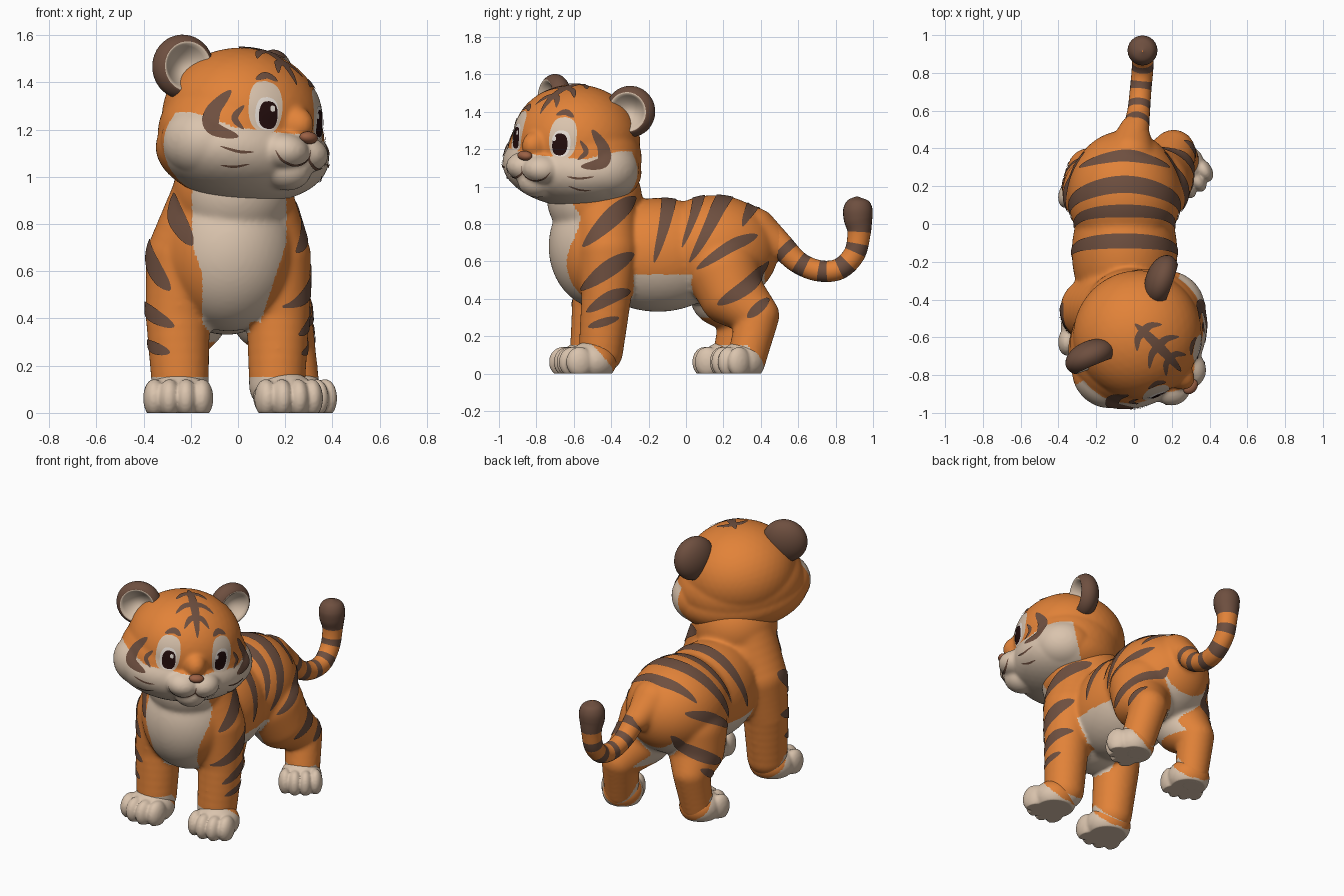
import bpy, bmesh, math
from mathutils import Vector, Matrix
from mathutils.bvhtree import BVHTree

if "Cube" in bpy.data.objects:
    bpy.data.objects.remove(bpy.data.objects["Cube"])

def material(name, rgb):
    m = bpy.data.materials.new(name)
    m.diffuse_color = (*rgb, 1)
    m.use_nodes = True
    m.node_tree.nodes["Principled BSDF"].inputs["Base Color"].default_value = m.diffuse_color
    return m

ORANGE = material("orange fur", (0.76, 0.225, 0.04))
CREAM = material("cream fur", (0.70, 0.55, 0.42))
BROWN = material("brown stripe", (0.155, 0.078, 0.05))
DARK = material("dark eye", (0.017, 0.004, 0.004))
WHITE = material("eye white", (0.85, 0.78, 0.72))
NOSE = material("nose", (0.33, 0.12, 0.06))

# ---------- helpers ----------
def finish(bm, name, *mats):
    me = bpy.data.meshes.new(name)
    bm.to_mesh(me)
    bm.free()
    for m in mats:
        me.materials.append(m)
    me.shade_smooth()
    ob = bpy.data.objects.new(name, me)
    bpy.context.collection.objects.link(ob)
    return ob

def blobs_to_object(name, blobs, voxel, smooth, *mats):
    """Fuse overlapping ellipsoids (centre, radii) into one smooth skin."""
    bm = bmesh.new()
    for c, r in blobs:
        bmesh.ops.create_icosphere(bm, subdivisions=4, radius=1,
                                   matrix=Matrix.Translation(c) @ Matrix.Diagonal((*r, 1)))
    ob = finish(bm, name)
    mod = ob.modifiers.new("fuse", 'REMESH')
    mod.mode, mod.voxel_size = 'VOXEL', voxel
    mod = ob.modifiers.new("soften", 'SMOOTH')
    mod.factor, mod.iterations = 0.5, smooth
    dg = bpy.context.evaluated_depsgraph_get()
    me = bpy.data.meshes.new_from_object(ob.evaluated_get(dg))
    ob.modifiers.clear()
    ob.data = me
    me.name = name
    me.materials.clear()
    for m in mats:
        me.materials.append(m)
    me.shade_smooth()
    return ob

def limb(*pts):
    """Chain of spheres through (x, y, z, radius) points."""
    out = []
    for a, b in zip(pts, pts[1:]):
        for i in range(7):
            p = [u + (v - u) * i / 6 for u, v in zip(a, b)]
            out.append((p[:3], (p[3],) * 3))
    return out

def paint(ob, rule):
    for p in ob.data.polygons:
        p.material_index = rule(p.center, p.normal)

def flatten(ob):
    for v in ob.data.vertices:
        v.co.z = max(v.co.z, 0)

def tree(ob):
    me = ob.data
    return BVHTree.FromPolygons([v.co for v in me.vertices], [p.vertices[:] for p in me.polygons])

def spline(pts, n):
    """Catmull-Rom samples through tuples of any size."""
    P = [pts[0], *pts, pts[-1]]
    out = []
    for i in range(n + 1):
        u = i / n * (len(pts) - 1)
        k = min(int(u), len(pts) - 2)
        t = u - k
        out.append(tuple(0.5 * (2 * b + (c - a) * t + (2 * a - 5 * b + 4 * c - d) * t * t
                                + (3 * b - a - 3 * c + d) * t ** 3)
                         for a, b, c, d in zip(*P[k:k + 4])))
    return out

SHAPES = {"taper": lambda t: max(0.03, math.sin(math.pi * t)) ** 0.65,
          "round": lambda t: math.sqrt(max(0.001, 1 - (2 * t - 1) ** 2))}

def ribbon(bm, bvh, cast, pts, half, lift=0.005, shape="taper", n=24, cols=6):
    """Thin painted mark laid on a surface along a path of cast parameters."""
    hits = []
    for q in spline(pts, n):
        o, d = cast(*q)
        loc, nrm, _, _ = bvh.ray_cast(o, d)
        if loc is None:
            loc, nrm, _, _ = bvh.find_nearest(o + d * 0.7)
        hits.append((loc, nrm))
    rows = []
    for i, (p, nrm) in enumerate(hits):
        tan = hits[min(i + 1, n)][0] - hits[max(i - 1, 0)][0]
        side = nrm.cross(tan).normalized()
        w = half * SHAPES[shape](i / n)
        row = []
        for k in range(cols + 1):
            loc, nn, _, _ = bvh.find_nearest(p + side * w * (2 * k / cols - 1))
            row.append(bm.verts.new(loc + nn * lift))
        rows.append(row)
    for a, b in zip(rows, rows[1:]):
        for k in range(cols):
            bm.faces.new((a[k], b[k], b[k + 1], a[k + 1]))

# ---------- body with legs ----------
blobs = [((-.04, -.45, .68), (.29, .285, .335)), ((-.05, -.15, .635), (.28, .40, .305)),
         ((-.05, .15, .66), (.30, .345, .295)), ((-.02, -.49, .94), (.255, .255, .25))]
blobs += limb((-.09, -.47, .93, .185), (-.22, -.45, .66, .17), (-.255, -.47, .42, .138), (-.245, -.50, .12, .122))
blobs += limb((.05, -.45, .92, .18), (.145, -.42, .66, .165), (.17, -.425, .42, .135), (.165, -.455, .12, .12))
blobs += limb((-.18, .17, .55, .20), (-.21, .19, .42, .17), (-.24, .29, .31, .112), (-.25, .24, .08, .10))
blobs += limb((.10, .20, .55, .20), (.14, .24, .43, .175), (.21, .385, .31, .115), (.245, .325, .08, .105))
blobs += limb((-.02, .36, .76, .13), (.0, .50, .68, .078))                                  # tail root
body = blobs_to_object("body", blobs, 0.0105, 20, ORANGE, CREAM)
flatten(body)

def body_rule(c, n):
    x, y, z = c
    sock = z < .15 - .13 * max(0, n.y + .1)
    bib = y < -.54 and .3 < z < 1.1 and abs(x - .005) < min(.2, .075 + .33 * (z - .34))
    belly = -.29 < y < .04 and .25 < z < .53 and abs(x + .05) < .29 and abs(n.y) < .75
    under = n.z < -.25 and z > .3 and abs(x + .05) < (.17 if y > -.3 else .1) and y < .42
    return int(sock or bib or belly or under)
paint(body, body_rule)

# ---------- paws: cream toes, orange heel ----------
for name, x, y, turn, size in (("front_paw_right", -.25, -.57, -3, .96), ("front_paw_left", .205, -.53, 10, .94),
                               ("hind_paw_right", -.255, .185, -12, .88), ("hind_paw_left", .265, .28, 32, .86)):
    parts = [((0, .03, .065), (.145, .14, .11))]
    for tx, ty in ((-.105, -.06), (-.037, -.09), (.037, -.09), (.105, -.06)):
        parts.append(((tx, ty, .062), (.05, .078, .082)))
    paw = blobs_to_object(name, parts, 0.009, 6, ORANGE, CREAM)
    paint(paw, lambda c, n: int(c.z < .17 - 1.1 * max(0, c.y) or n.z < -.6))
    paw.data.transform(Matrix.Translation((x, y, 0)) @ Matrix.Rotation(math.radians(turn), 4, 'Z')
                       @ Matrix.Diagonal((size, size, 1, 1)))
    flatten(paw)

# ---------- body stripes ----------
skin = tree(body)
bm = bmesh.new()

def from_left(y, z):
    return Vector((1, y, z)), Vector((-1, 0, 0))

def from_right(y, z):
    return Vector((-1, y, z)), Vector((1, 0, 0))

def from_front(x, z):
    return Vector((x, -1.5, z)), Vector((0, 1, 0))

def around_leg(az, z):
    a = math.radians(az)
    d = Vector((-math.sin(a), -math.cos(a), 0))
    return Vector((-.25, -.47, z)) + d, -d

thigh = [([(.38, .74), (.24, .68), (.06, .56)], .034), ([(.44, .60), (.33, .47), (.17, .37)], .04)]
shoulder = [([(-.27, .94), (-.38, .85), (-.55, .68)], .05), ([(-.28, .64), (-.40, .57), (-.56, .45)], .045),
            ([(-.30, .44), (-.40, .41), (-.53, .33)], .035), ([(-.36, .30), (-.52, .25)], .022)]
for pts, w in shoulder + thigh + [([(.44, .40), (.33, .30)], .028)]:
    ribbon(bm, skin, from_left, pts, w)
for pts, w in thigh + [([(.33, .37), (.21, .29)], .025)]:
    ribbon(bm, skin, from_right, pts, w)
for pts, w in (([(112, .73), (70, .66), (15, .52)], .048), ([(105, .46), (60, .425), (8, .365)], .033),
               ([(85, .30), (15, .255)], .026)):
    ribbon(bm, skin, around_leg, pts, w)
ribbon(bm, skin, from_front, [(-.27, .93), (-.26, .83), (-.19, .71)], .045)

def around(y, deg):
    d = Vector((math.cos(math.radians(deg)), 0, math.sin(math.radians(deg))))
    return Vector((-.05, y, .62)) + d, -d
for low, mid, top, start, w in ((-.17, -.11, -.09, -5, .04), (-.02, .05, .07, 12, .034),
                                (.02, .15, .21, -5, .046), (.30, .34, .36, 35, .036)):
    m = (start + 90) / 2
    ribbon(bm, skin, around, [(low, start), (mid, m), (top, 90), (mid, 180 - m), (low, 180 - start)], w, n=60)
finish(bm, "body_stripes", BROWN)

# ---------- tail with rings ----------
path = spline([(-.01, .40, .78, .085), (.01, .50, .69, .07), (.025, .60, .595, .06), (.035, .71, .55, .057),
               (.045, .82, .56, .057), (.045, .90, .64, .058), (.045, .925, .75, .062), (.045, .92, .83, .077),
               (.045, .918, .885, .077), (.045, .915, .925, .055), (.045, .915, .947, .004)], 120)
bm = bmesh.new()
rings, arc = [], 0
for i, p in enumerate(path):
    c = Vector(p[:3])
    t = (Vector(path[min(i + 1, 120)][:3]) - Vector(path[max(i - 1, 0)][:3])).normalized()
    e = (Vector((1, 0, 0)) - t * t.x).normalized()
    f = t.cross(e)
    ring = [bm.verts.new(c + (e * math.cos(a) + f * math.sin(a)) * max(p[3], .003))
            for a in (k * math.tau / 24 for k in range(24))]
    if rings:
        arc += (c - Vector(path[i - 1][:3])).length
        for k in range(24):
            q = bm.faces.new((rings[-1][k], rings[-1][k - 23], ring[k - 23], ring[k]))
            q.material_index = int(arc > .76 or (arc > .12 and (arc - .16) % .118 < .054))
    rings.append(ring)
bm.faces.new(rings[-1])
finish(bm, "tail", ORANGE, BROWN)

# ---------- head (built facing -y, then turned) ----------
blobs = [((0, .022, .05), (.345, .337, .297)), ((0, .005, -.1), (.405, .335, .21)), ((0, .02, -.03), (.385, .325, .265)),
         ((0, -.26, -.17), (.10, .11, .09)), ((0, -.265, .02), (.075, .11, .085))]
for s in (1, -1):
    blobs += [((s * .27, 0, -.08), (.155, .18, .15)), ((s * .06, -.29, -.1), (.105, .11, .08))]
head = blobs_to_object("head", blobs, 0.009, 16, ORANGE, CREAM)

def head_rule(c, n):
    edge = -.025 + .07 * min(1, max(0, (abs(c.x) - .28) / .12))
    return int(c.z < edge and c.y < .09 + .2 * (-.1 - c.z))
paint(head, head_rule)
face = tree(head)
head_parts = [head]

def radial(az, el):
    az, el = math.radians(az), math.radians(el)
    d = Vector((math.sin(az) * math.cos(el), -math.cos(az) * math.cos(el), math.sin(el)))
    return d, -d

def above(x, y):
    return Vector((x, y, 1)), Vector((0, 0, -1))

# face layers: patches, eye whites, pupils, highlights
for name, mat, az, lo, hi, half, lift in (
        ("eye_patches", CREAM, 32, -6, 34, .077, .002), ("eye_whites", WHITE, 31, -4, 21, .052, .004),
        ("pupils", DARK, 30, -3, 18, .042, .006), ("eye_highlights", WHITE, 27, 10.5, 15, .011, .008)):
    bm = bmesh.new()
    for s in (1, -1):
        a = s * az - (3 if name == "eye_highlights" and s > 0 else 0)
        ribbon(bm, face, radial, [(a, lo), (a, hi)], half, lift, "round", cols=10)
    head_parts.append(finish(bm, name, mat))

# head stripes, brows, cheek marks, whisker marks and mouth
bm = bmesh.new()
ribbon(bm, face, above, [(0, .07), (0, -.1), (0, -.275)], .026)
for y, w in ((-.19, .075), (-.10, .115), (.01, .095)):
    ribbon(bm, face, above, [(-w, y - .045), (-w / 2, y - .005), (0, y), (w / 2, y - .005), (w, y - .045)], .022)
for s in (1, -1):
    for pts, w in (([(21, 35), (31, 39), (41, 34)], .018),
                   ([(60, 23), (70, 8), (68, -5), (51, -10)], .036),
                   ([(49, 13), (55, 3), (48, -5)], .014),
                   ([(40, -19), (50, -19), (62, -16)], .006), ([(42, -27), (52, -29), (62, -28)], .006),
                   ([(0, -13), (1, -19), (10, -23), (20, -21), (25, -16)], .007)):
        ribbon(bm, face, radial, [(s * a, e) for a, e in pts], w, .005)
head_parts.append(finish(bm, "face_stripes", BROWN))

# nose
bm = bmesh.new()
bmesh.ops.create_uvsphere(bm, u_segments=24, v_segments=16, radius=1,
                          matrix=Matrix.Translation((0, -.372, -.035)) @ Matrix.Diagonal((.045, .033, .026, 1)))
head_parts.append(finish(bm, "nose", NOSE))

# ears: dished domes, poles facing front so the inner patch is a clean circle
for name, s in (("ear_left", 1), ("ear_right", -1)):
    bm = bmesh.new()
    bmesh.ops.create_uvsphere(bm, u_segments=40, v_segments=32, radius=1,
                              matrix=Matrix.Diagonal((.137, .085, .137, 1)) @ Matrix.Rotation(math.pi / 2, 4, 'X'))
    for v in bm.verts:
        r = math.hypot(v.co.x, v.co.z) / .137
        if v.co.y < 0 and r < .74:
            v.co.y += .10 * (1 - (r / .74) ** 2)
    for f in bm.faces:
        c = f.calc_center_median()
        f.material_index = int(c.y < .035 and math.hypot(c.x, c.z) < .74 * .137)
    ear = finish(bm, name, BROWN, CREAM)
    ear.data.transform(Matrix.Translation((s * .28, .125, .235)) @ Matrix.Rotation(math.radians(24 * s), 4, 'Z'))
    head_parts.append(ear)

# turn and tilt the whole head onto the neck
pose = (Matrix.Translation((.03, -.605, 1.2)) @ Matrix.Rotation(math.radians(47), 4, 'Z')
        @ Matrix.Rotation(math.radians(6.5), 4, 'Y'))
for ob in head_parts:
    ob.data.transform(pose)
